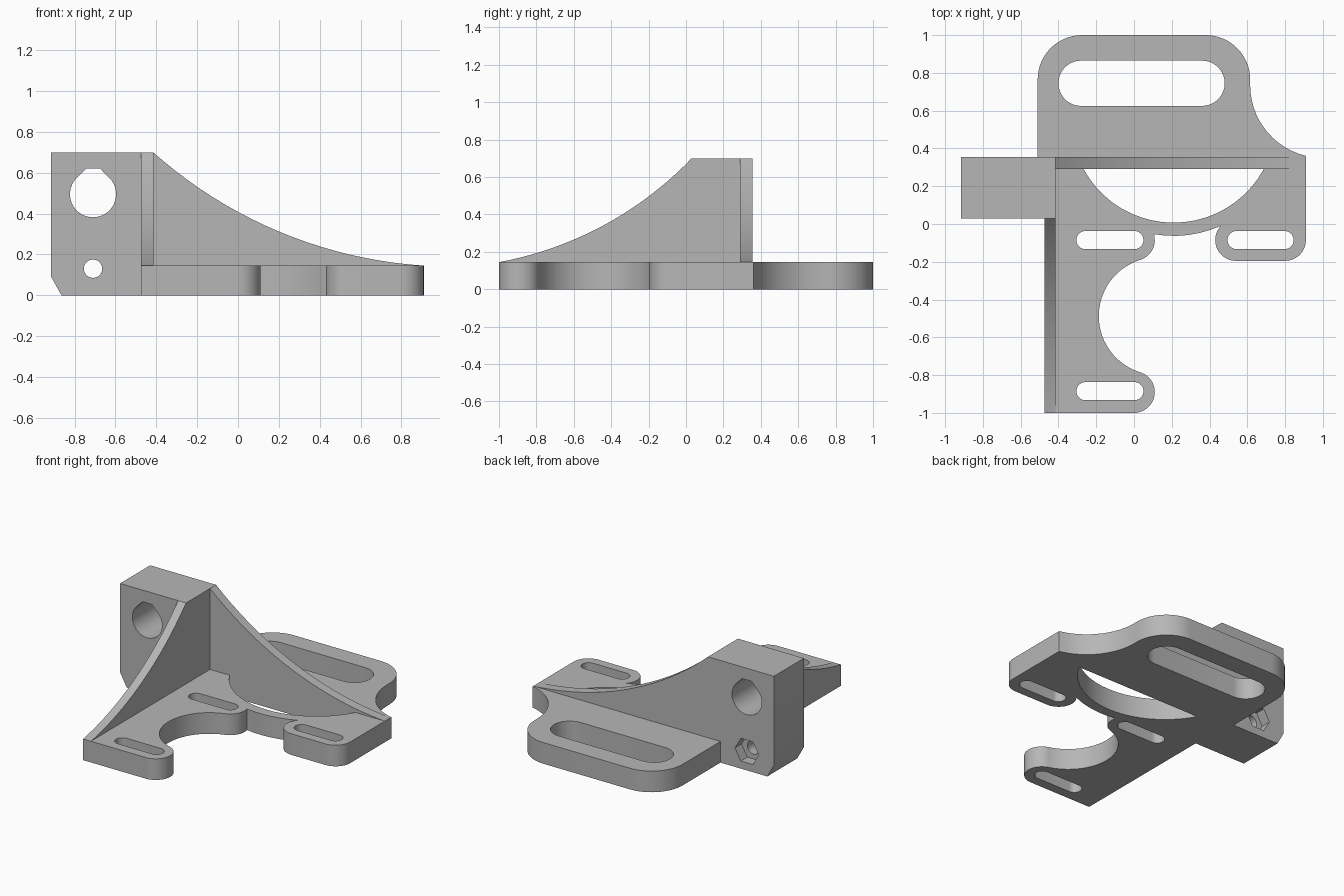
import bpy
import bmesh
from math import cos, sin, radians, atan2, degrees, pi
from mathutils import Matrix, Vector

cube = bpy.data.objects.get("Cube")
if cube:
    bpy.data.objects.remove(cube, do_unlink=True)

grey = bpy.data.materials.new("plain_grey")
grey.use_nodes = True
colour = (0.47, 0.47, 0.47, 1)
grey.diffuse_color = colour
grey.node_tree.nodes["Principled BSDF"].inputs["Base Color"].default_value = colour

# Axis maps from a flat profile (u, v, depth) to the model
FLAT = Matrix(((1, 0, 0), (0, 1, 0), (0, 0, 1)))      # u=x v=y depth=z
FACING = Matrix(((1, 0, 0), (0, 0, -1), (0, 1, 0)))   # u=x v=z depth=-y
SIDEWAYS = Matrix(((0, 0, 1), (1, 0, 0), (0, 1, 0)))  # u=y v=z depth=x


def arc(cx, cy, r, a, b, step=6):
    n = max(3, round(abs(b - a) / step))
    angles = [radians(a + (b - a) * i / n) for i in range(n + 1)]
    return [(cx + r * cos(t), cy + r * sin(t)) for t in angles]


def sagging_arc(p, q, sag, n=20):
    """Circular arc from p to q, bowed below the chord by sag."""
    p, q = Vector(p), Vector(q)
    chord = q - p
    radius = chord.length ** 2 / (8 * sag) + sag / 2
    down = Vector((chord.y, -chord.x)).normalized()
    if down.y > 0:
        down = -down
    centre = (p + q) / 2 + down * (sag - radius)
    a, b = (atan2(*(k - centre).yx) for k in (p, q))
    return arc(*centre, radius, degrees(a), degrees(b), abs(degrees(b - a)) / n)


def slot(x0, x1, y, r):
    return arc(x1 - r, y, r, -90, 90, 10) + arc(x0 + r, y, r, 90, 270, 10)


def extrude_profile(name, loops, low, high, axes):
    """Fill the first loop, leave the others as holes, and give it depth."""
    curve = bpy.data.curves.new(name, "CURVE")
    curve.dimensions = "2D"
    curve.fill_mode = "BOTH"
    curve.extrude = (high - low) / 2
    for loop in loops:
        spline = curve.splines.new("POLY")
        spline.points.add(len(loop) - 1)
        for point, (u, v) in zip(spline.points, loop):
            point.co = (u, v, 0, 1)
        spline.use_cyclic_u = True
    source = bpy.data.objects.new(name + "_profile", curve)
    mesh = bpy.data.meshes.new_from_object(source)
    bpy.data.objects.remove(source)
    mesh.transform(Matrix.Translation((0, 0, (low + high) / 2)))
    mesh.transform(axes.to_4x4())
    bm = bmesh.new()
    bm.from_mesh(mesh)
    bmesh.ops.remove_doubles(bm, verts=bm.verts, dist=0.0002)
    bmesh.ops.recalc_face_normals(bm, faces=bm.faces)
    bm.to_mesh(mesh)
    bm.free()
    mesh.name = name
    mesh.materials.clear()
    mesh.materials.append(grey)
    part = bpy.data.objects.new(name, mesh)
    bpy.context.collection.objects.link(part)
    return part


def smooth(part):
    bpy.ops.object.select_all(action="DESELECT")
    part.select_set(True)
    bpy.context.view_layer.objects.active = part
    bpy.ops.object.shade_smooth_by_angle(angle=radians(30))


THICK, TOP = 0.145, 0.70

# Base plate: front arm with two lugs, curved bridge, right lug, rear tab
outline = [(-0.475, -1)]
outline += arc(0, -0.89, 0.11, -90, 72.7)
outline += arc(0.125, -0.4875, 0.3115, 252.7, 107.3)
outline += arc(0, -0.085, 0.11, -72.7, 16)
outline += arc(0.21, 0.55, 0.613, 260.4, 294)
outline += arc(0.54, -0.085, 0.11, 137, 270)
outline += arc(0.80, -0.085, 0.11, -90, 0)
outline += arc(1.0, 0.735, 0.385, 256.5, 180)
outline += arc(0.38, 0.765, 0.235, 0, 90)
outline += arc(-0.275, 0.765, 0.235, 90, 180)
outline += [(-0.51, 0.355), (-0.415, 0.355), (-0.415, 0.03), (-0.475, 0.03)]
openings = [
    arc(0.21, 0.55, 0.543, 208.6, 331.4),
    slot(-0.40, 0.48, 0.745, 0.12),
    slot(-0.305, 0.05, -0.085, 0.048),
    slot(-0.305, 0.05, -0.885, 0.048),
    slot(0.495, 0.845, -0.085, 0.048),
]
plate = extrude_profile("base_plate", [outline] + openings, 0, THICK, FLAT)

# Curved stiffening walls
rear_curve = sagging_arc((0.91, THICK), (-0.415, TOP), 0.12)
rear_wall = extrude_profile("rear_wall", [[(-0.415, THICK)] + rear_curve],
                            -0.355, -0.29, FACING)
side_curve = sagging_arc((-1, THICK), (0.03, TOP), 0.092)
side_wall = extrude_profile("side_wall", [[(0.03, THICK)] + side_curve],
                            -0.475, -0.415, SIDEWAYS)

# Clamp block with a flat-topped rod hole and a bolt hole
block_outline = [(-0.865, 0), (-0.415, 0), (-0.415, TOP), (-0.915, TOP), (-0.915, 0.09)]
rod_hole = arc(-0.71, 0.495, 0.113, 135, 405, 10) + [(-0.675, 0.62), (-0.745, 0.62)]
bolt_hole = arc(-0.71, 0.13, 0.045, 0, 345, 15)
block = extrude_profile("clamp_block", [block_outline, rod_hole, bolt_hole],
                        -0.355, -0.03, FACING)

# Hexagonal nut pocket in the back of the block
hexagon = arc(-0.71, 0.13, 0.09, 0, 300, 60)
pocket = extrude_profile("nut_pocket_cutter", [hexagon], -0.40, -0.285, FACING)
pocket.hide_render = True
cut = block.modifiers.new("nut_pocket", "BOOLEAN")
cut.operation = "DIFFERENCE"
cut.solver = "EXACT"
cut.object = pocket
bpy.context.view_layer.objects.active = block
bpy.ops.object.modifier_apply(modifier=cut.name)
bpy.data.objects.remove(pocket, do_unlink=True)

for part in (plate, rear_wall, side_wall, block):
    smooth(part)
